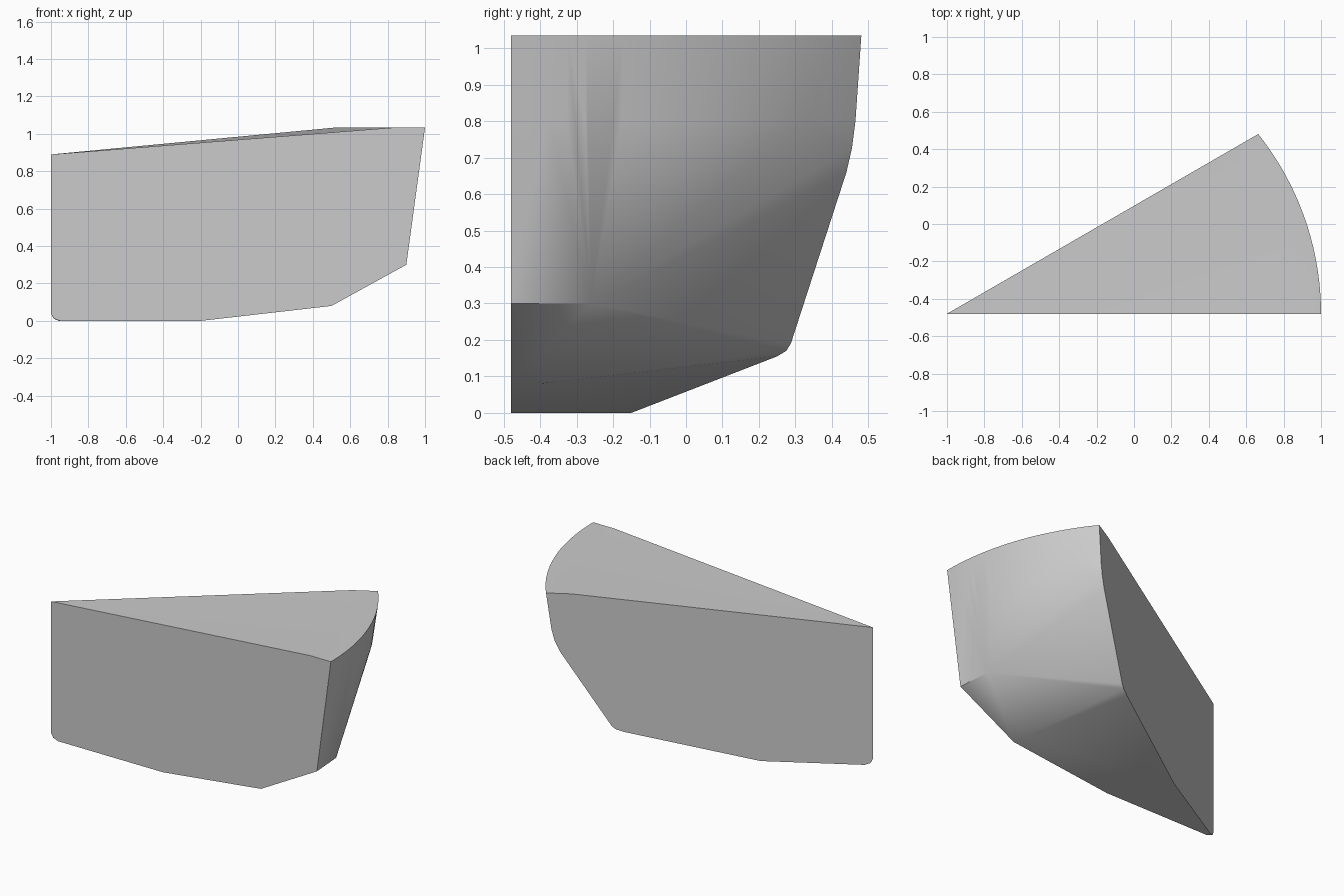
import bpy, bmesh
from math import sin, cos, asin, radians, atan2
from mathutils import Vector

cube = bpy.data.objects.get("Cube")
if cube:
    bpy.data.objects.remove(cube)

WEDGE = radians(30)
TOP, RIM_R = 1.035, 1.543
CENTRE = 2 - RIM_R            # rim arc centre, measured from the wedge tip
STEPS = 20
back_dir = Vector((cos(WEDGE), sin(WEDGE), 0))
back_normal = Vector((-sin(WEDGE), cos(WEDGE), 0))


def arc(radius, z):
    """Arc from the front cut to the back cut of the wedge."""
    end = WEDGE + asin(CENTRE * sin(WEDGE) / radius)
    return [Vector((CENTRE + radius * cos(end * i / STEPS),
                    radius * sin(end * i / STEPS), z)) for i in range(STEPS + 1)]


def on_front(v):
    return abs(v.co.y) < 1e-4


def on_back(v):
    return abs(v.co.dot(back_normal)) < 1e-4


# Corner points of the outer shell
tip = [(0, .04), (.015, .013), (.05, 0)]
front = tip + [(.8, 0), (1.5, .08), (1.9, .3)]
back = tip[1:] + [(.66, 0), (1.46, .155), (1.51, .17), (1.535, .19),
                  (1.84, .66), (1.87, .725)]
points = [Vector((r, 0, z)) for r, z in front]
points += [back_dir * r + Vector((0, 0, z)) for r, z in back]
points += [Vector((1.884, .22, .3)), Vector((1.49, .08, .08)), Vector((0, 0, .89))]
points += arc(RIM_R, TOP) + arc(RIM_R - .032, .8)

bm = bmesh.new()
for p in points:
    bm.verts.new(p)
bmesh.ops.convex_hull(bm, input=bm.verts[:])
bmesh.ops.recalc_face_normals(bm, faces=bm.faces[:])

# Keep only the outer shell, then rebuild the cut sides and the top
cut = [f for f in bm.faces if f.normal.z > .3
       or all(map(on_front, f.verts)) or all(map(on_back, f.verts))]
bmesh.ops.delete(bm, geom=cut, context='FACES')
bmesh.ops.delete(bm, geom=[v for v in bm.verts if not v.link_faces], context='VERTS')
shell = bm.verts[:]

# Flat lip and sloping top
rim = sorted((v for v in shell if v.co.z > TOP - 1e-4), key=lambda v: v.co.y)
lip = [bm.verts.new(p) for p in arc(RIM_R - .15, TOP)]
apex = bm.verts.new((0, 0, .89))
for i in range(len(rim) - 1):
    bm.faces.new((rim[i], rim[i + 1], lip[i + 1], lip[i]))
    bm.faces.new((lip[i], lip[i + 1], apex))

# Two flat cut sides
for test, direction, corner in ((on_front, Vector((1, 0, 0)), lip[0]),
                                (on_back, back_dir, lip[-1])):
    loop = [v for v in shell if test(v)] + [apex, corner]
    loop.sort(key=lambda v: atan2(v.co.z - .5, v.co.dot(direction) - 1))
    bm.faces.new(loop)

bmesh.ops.recalc_face_normals(bm, faces=bm.faces[:])
bmesh.ops.translate(bm, verts=bm.verts[:], vec=(-1, -.48, 0))

mesh = bpy.data.meshes.new("wedge_body")
bm.to_mesh(mesh)
bm.free()
body = bpy.data.objects.new("wedge_body", mesh)
bpy.context.collection.objects.link(body)

grey = bpy.data.materials.new("light_grey")
grey.use_nodes = True
colour = (.6, .6, .6, 1)
grey.diffuse_color = colour
grey.node_tree.nodes["Principled BSDF"].inputs["Base Color"].default_value = colour
mesh.materials.append(grey)

bpy.context.view_layer.objects.active = body
body.select_set(True)
bpy.ops.object.shade_smooth_by_angle(angle=radians(25))
